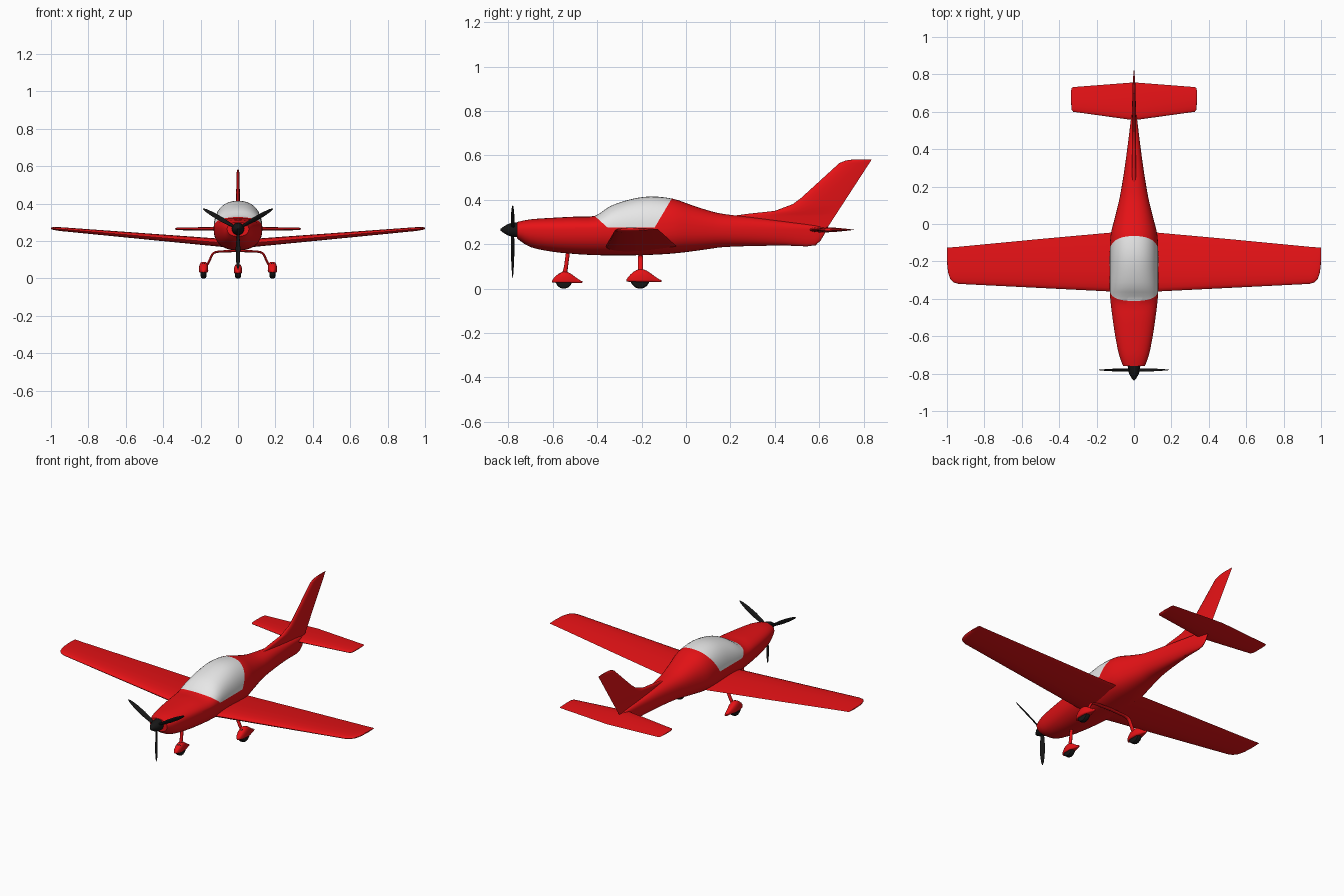
import bpy, bmesh, math
from mathutils import Vector, Matrix

if "Cube" in bpy.data.objects:
    bpy.data.objects.remove(bpy.data.objects["Cube"])


def material(name, rgb):
    m = bpy.data.materials.new(name)
    m.diffuse_color = (*rgb, 1)
    m.use_nodes = True
    m.node_tree.nodes["Principled BSDF"].inputs["Base Color"].default_value = m.diffuse_color
    return m


RED = material("red paint", (0.8, 0.006, 0.008))
GLASS = material("pale canopy", (0.8, 0.8, 0.8))
BLACK = material("black rubber", (0.008, 0.008, 0.008))


def loft(name, rings, mat):
    """Skin a list of equal-length point rings and cap both ends."""
    bm = bmesh.new()
    rows = [[bm.verts.new(p) for p in ring] for ring in rings]
    n = len(rows[0])
    for a, b in zip(rows, rows[1:]):
        for i in range(n):
            bm.faces.new((a[i], a[(i + 1) % n], b[(i + 1) % n], b[i]))
    bm.faces.new(rows[0])
    bm.faces.new(rows[-1])
    bmesh.ops.recalc_face_normals(bm, faces=bm.faces)
    me = bpy.data.meshes.new(name)
    bm.to_mesh(me)
    bm.free()
    me.materials.append(mat)
    ob = bpy.data.objects.new(name, me)
    bpy.context.collection.objects.link(ob)
    return ob


def smooth_stations(st, sub):
    """Catmull-Rom interpolation between stations."""
    out = []
    for i in range(len(st) - 1):
        p0, p1, p2, p3 = st[max(i - 1, 0)], st[i], st[i + 1], st[min(i + 2, len(st) - 1)]
        for k in range(sub):
            t = k / sub
            out.append([0.5 * (2 * b + (c - a) * t + (2 * a - 5 * b + 4 * c - d) * t * t
                               + (3 * b - a - 3 * c + d) * t ** 3)
                        for a, b, c, d in zip(p0, p1, p2, p3)])
    return out + [list(st[-1])]


def body_ring(x, y, w, top, bot, zc, n, count=40):
    """Superellipse section across the y axis, widest at zc."""
    ring = []
    for i in range(count):
        a = 2 * math.pi * i / count
        c, s = math.cos(a), math.sin(a)
        h = top - zc if s > 0 else zc - bot
        ring.append((x + w * math.copysign(abs(c) ** (2 / n), c), y,
                     zc + h * math.copysign(abs(s) ** (2 / n), s)))
    return ring


def airfoil(lead, trail, thick, half=12):
    """Closed (chord position, offset) loop with a fine trailing edge."""
    def t(c):
        return thick / 0.2 * (0.2969 * c ** 0.5 - 0.126 * c - 0.3516 * c * c
                              + 0.2843 * c ** 3 - 0.1015 * c ** 4)
    cs = [(1 - math.cos(math.pi * i / half)) / 2 for i in range(half + 1)]
    pts = [(c, t(c)) for c in cs] + [(c, -t(c)) for c in cs[-2:0:-1]]
    return [(lead + (trail - lead) * c, o) for c, o in pts]


def mirrored(ob):
    ob.modifiers.new("mirror", 'MIRROR')
    return ob


# Fuselage: y, half width, top, bottom
hull = [(-0.76, .058, .300, .225), (-0.70, .080, .312, .187), (-0.60, .100, .319, .166),
        (-0.50, .115, .324, .156), (-0.41, .126, .328, .151), (-0.34, .130, .372, .150),
        (-0.25, .130, .402, .150), (-0.16, .130, .415, .152), (-0.06, .125, .405, .158),
        (0.02, .106, .378, .167), (0.10, .086, .352, .178), (0.17, .071, .336, .187),
        (0.30, .050, .321, .192), (0.45, .030, .302, .194), (0.58, .014, .284, .195),
        (0.63, .004, .270, .258)]
fuselage = loft("fuselage", [body_ring(0, y, w, t, b, .265, 2.3)
                             for y, w, t, b in smooth_stations(hull, 3)], RED)

# Canopy: cut its outline into the fuselage and colour the faces inside
fuselage.data.materials.append(GLASS)
SILL, FRONT, REAR = .275, (-.41, .326, -1.12), (-.14, .277, .59)
bm = bmesh.new()
bm.from_mesh(fuselage.data)
for co, no in (((0, 0, SILL), (0, 0, 1)),
               ((0, FRONT[0], FRONT[1]), (0, 1, -FRONT[2])),
               ((0, REAR[0], REAR[1]), (0, 1, -REAR[2]))):
    near = [f for f in bm.faces if -.5 < f.calc_center_median().y < .1]
    geom = set(near) | {e for f in near for e in f.edges} | {v for f in near for v in f.verts}
    bmesh.ops.bisect_plane(bm, geom=list(geom), plane_co=co, plane_no=no, dist=1e-5)
for f in bm.faces:
    c = f.calc_center_median()
    if (c.z > SILL and c.y > FRONT[0] + (c.z - FRONT[1]) * FRONT[2]
            and c.y < REAR[0] + (c.z - REAR[1]) * REAR[2]):
        f.material_index = 1
bm.to_mesh(fuselage.data)
bm.free()

# Wings: x, leading y, trailing y, thickness
wing = [(0, -.367, -.035, .046), (.5, -.342, -.08, .033), (.94, -.32, -.122, .021),
        (.965, -.312, -.124, .019), (.983, -.293, -.125, .016), (.994, -.26, -.126, .012),
        (1.0, -.205, -.127, .006)]
mirrored(loft("wings", [[(x, y, .183 + .085 * x + o) for y, o in airfoil(l, t, th)]
                        for x, l, t, th in wing], RED))

# Tailplane
tail = [(0, .555, .757, .024), (.325, .60, .732, .014), (.333, .61, .728, .009),
        (.336, .64, .715, .004)]
mirrored(loft("tailplane", [[(x, y, .265 + o) for y, o in airfoil(l, t, th)]
                            for x, l, t, th in tail], RED))

# Fin and rudder with dorsal fillet: z, leading y, thickness
fin = [(.195, .30, .018), (.28, .22, .022), (.325, .19, .024), (.337, .28, .024),
       (.35, .40, .024), (.38, .48, .023), (.41, .52, .022), (.565, .69, .015),
       (.577, .72, .011), (.582, .755, .005)]
loft("fin", [[(o, y, z) for y, o in airfoil(l, .585 + (z - .195) * .65, th)]
             for z, l, th in fin], RED)

# Spinner
spinner = [(-.836, .003), (-.825, .012), (-.805, .024), (-.785, .031), (-.755, .034)]
loft("spinner", [body_ring(0, y, r, .265 + r, .265 - r, .265, 2, 24) for y, r in spinner], BLACK)

# Propeller blades: radius, chord, thickness, twist
blade = [(.015, .014, .012, 50), (.05, .022, .009, 42), (.10, .029, .007, 32),
         (.16, .025, .005, 24), (.20, .015, .004, 20), (.216, .004, .002, 18)]
for k, angle in enumerate((-60, 60, 180)):
    rings = []
    for r, c, th, tw in blade:
        turn = Matrix.Rotation(math.radians(tw), 3, 'Z')
        spin = Matrix.Rotation(math.radians(angle), 3, 'Y')
        rings.append([spin @ (turn @ Vector((x, o, 0)) + Vector((0, 0, r)))
                      + Vector((0, -.78, .265)) for x, o in airfoil(-c / 2, c / 2, th, 8)])
    loft(f"propeller_blade_{k + 1}", rings, BLACK)


def wheel(name, x, y, s):
    """Tyre with rounded shoulders and the teardrop fairing over it."""
    r = .043 * s
    prof = [(-.016, .7), (-.013, .92), (-.006, 1), (.006, 1), (.013, .92), (.016, .7)]
    loft(name + "_wheel", [[(x + dx, y + r * f * math.cos(a), r + r * f * math.sin(a))
                            for a in (2 * math.pi * i / 28 for i in range(28))]
                           for dx, f in prof], BLACK)
    shape = [(-.060, .005, .042, .032), (-.052, .014, .054, .031), (-.030, .022, .075, .030),
             (.0, .025, .089, .029), (.030, .023, .081, .029), (.060, .015, .060, .029),
             (.085, .008, .043, .029), (.096, .003, .036, .031)]
    loft(name + "_fairing", [body_ring(x, y + dy * s, w * s, t * s, b * s, .040 * s, 2.8, 24)
                             for dy, w, t, b in smooth_stations(shape, 2)], RED)


# Landing gear
wheel("left_main", -.184, -.207, 1)
wheel("right_main", .184, -.207, 1)
wheel("nose", 0, -.55, .87)

leg = [(0, .147), (.10, .144), (.125, .139), (.138, .128), (.155, .09), (.172, .06)]
rings = []
for i, (x, z) in enumerate(leg):
    a, b = leg[max(i - 1, 0)], leg[min(i + 1, len(leg) - 1)]
    n = Vector((a[1] - b[1], 0, b[0] - a[0])).normalized()
    rings.append([Vector((x, -.205 + .012 * math.cos(t), z)) + n * .006 * math.sin(t)
                  for t in (2 * math.pi * k / 12 for k in range(12))])
mirrored(loft("main_legs", rings, RED))

loft("nose_leg", [[(.009 * math.cos(t), y + r * math.sin(t), z)
                   for t in (2 * math.pi * k / 12 for k in range(12))]
                  for y, z, r in ((-.548, .06, .012), (-.54, .10, .009), (-.53, .175, .009))], RED)

# Smooth shading with crisp edges
bpy.ops.object.select_all(action='SELECT')
bpy.context.view_layer.objects.active = fuselage
bpy.ops.object.shade_smooth_by_angle(angle=math.radians(40))
